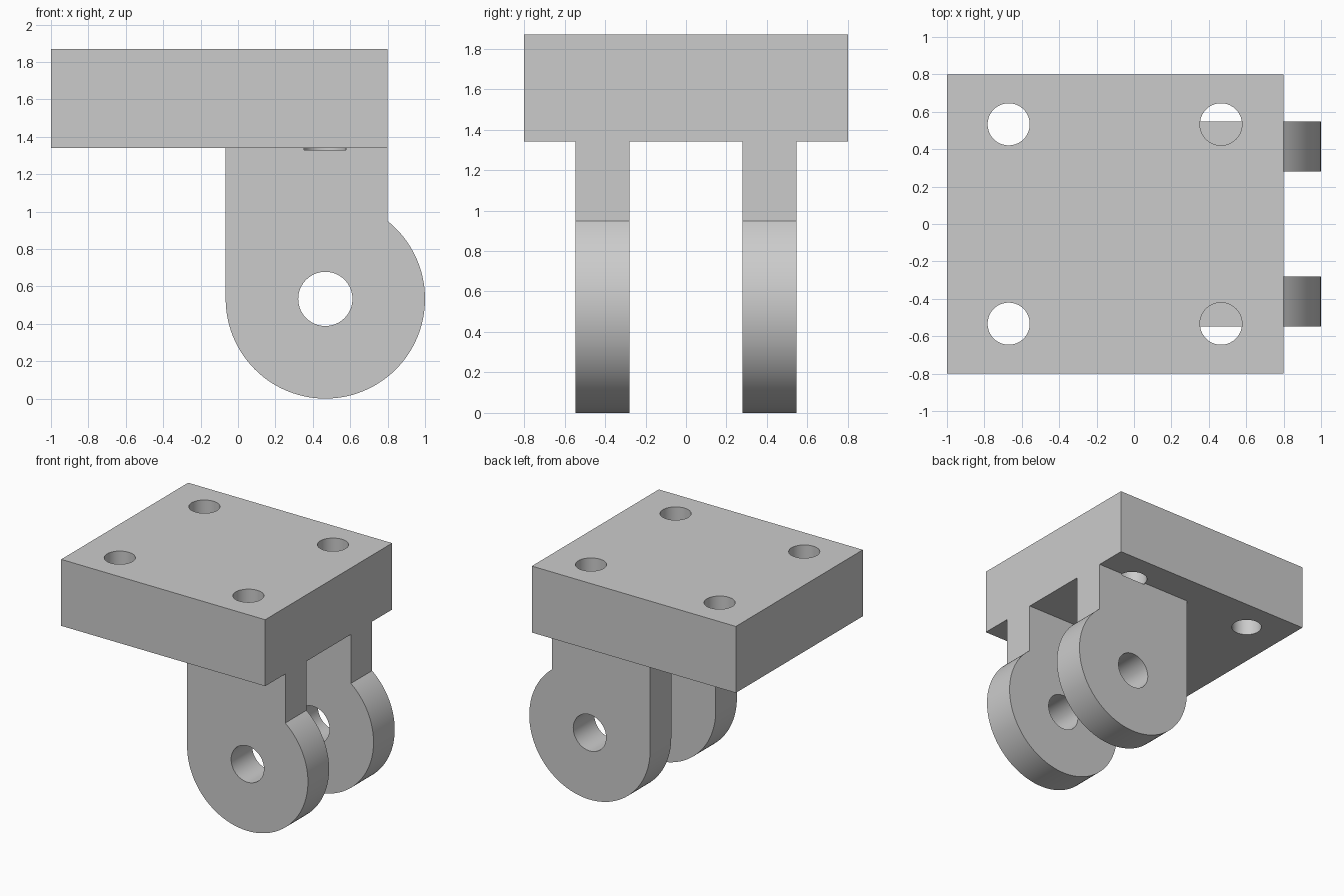
import bpy
import bmesh
from math import cos, sin, asin, pi, radians
from mathutils import Matrix, Vector

cube = bpy.data.objects.get("Cube")
if cube:
    bpy.data.objects.remove(cube, do_unlink=True)

# Main dimensions
PLATE_X, PLATE_Y = (-1.0, 0.8), 0.8
PLATE_Z = (1.34, 1.87)
LUG_Y = (0.28, 0.547)
EYE = Vector((0.467, 0, 0.533))
EYE_R, PIN_R = 0.533, 0.145
BOLT_X, BOLT_Y, BOLT_R = (-0.67, 0.465), 0.533, 0.1125
BOLT_FLOOR = 1.328

steel = bpy.data.materials.new("plain grey")
steel.use_nodes = True
grey = (0.6, 0.6, 0.6, 1)
steel.diffuse_color = grey
steel.node_tree.nodes["Principled BSDF"].inputs["Base Color"].default_value = grey


def finish(name, bm):
    bmesh.ops.recalc_face_normals(bm, faces=bm.faces)
    mesh = bpy.data.meshes.new(name)
    bm.to_mesh(mesh)
    bm.free()
    mesh.materials.append(steel)
    obj = bpy.data.objects.new(name, mesh)
    bpy.context.collection.objects.link(obj)
    return obj


def prism(name, profile, y0, y1):
    """Extrude an (x, z) outline along y."""
    bm = bmesh.new()
    face = bm.faces.new([bm.verts.new((x, y0, z)) for x, z in profile])
    grown = bmesh.ops.extrude_face_region(bm, geom=[face])["geom"]
    verts = [v for v in grown if isinstance(v, bmesh.types.BMVert)]
    bmesh.ops.translate(bm, verts=verts, vec=(0, y1 - y0, 0))
    return finish(name, bm)


def cylinder(name, radius, depth, matrix):
    bm = bmesh.new()
    bmesh.ops.create_cone(bm, cap_ends=True, segments=64, radius1=radius,
                          radius2=radius, depth=depth, matrix=matrix)
    obj = finish(name, bm)
    obj.hide_render = True
    return obj


def drill(obj, cutters):
    for cutter in cutters:
        mod = obj.modifiers.new("hole", "BOOLEAN")
        mod.operation = "DIFFERENCE"
        mod.solver = "EXACT"
        mod.object = cutter
    deps = bpy.context.evaluated_depsgraph_get()
    obj.data = bpy.data.meshes.new_from_object(obj.evaluated_get(deps))
    obj.modifiers.clear()


# Bolt hole cutters, reaching slightly into the lugs
bolts = []
depth = 2.0 - BOLT_FLOOR
for x in BOLT_X:
    for side in (-1, 1):
        spot = Matrix.Translation((x, side * BOLT_Y, BOLT_FLOOR + depth / 2))
        bolts.append(cylinder("bolt_cutter", BOLT_R, depth, spot))
pin = cylinder("pin_cutter", PIN_R, 3,
               Matrix.Translation(EYE) @ Matrix.Rotation(pi / 2, 4, "X"))

# Mounting plate
(x0, x1), (z0, z1) = PLATE_X, PLATE_Z
plate = prism("mounting_plate", [(x0, z0), (x1, z0), (x1, z1), (x0, z1)],
              -PLATE_Y, PLATE_Y)
drill(plate, bolts)

# Lug outline: straight neck running into a round eye
start = pi
end = 2 * pi + pi / 2 - asin((x1 - EYE.x) / EYE_R)
steps = 72
outline = [(EYE.x - EYE_R, z0)]
for i in range(steps + 1):
    a = start + (end - start) * i / steps
    outline.append((EYE.x + EYE_R * cos(a), EYE.z + EYE_R * sin(a)))
outline.append((x1, z0))

parts = [plate]
for name, side in (("front_lug", -1), ("back_lug", 1)):
    lug = prism(name, outline, side * LUG_Y[0], side * LUG_Y[1])
    near = [b for b in bolts[2:] if b.data.vertices[0].co.y * side > 0]
    drill(lug, [pin] + near)
    parts.append(lug)

for cutter in bolts + [pin]:
    bpy.data.objects.remove(cutter, do_unlink=True)

# Smooth the round surfaces, keep edges crisp
bpy.ops.object.select_all(action="DESELECT")
for obj in parts:
    obj.select_set(True)
bpy.context.view_layer.objects.active = plate
bpy.ops.object.shade_smooth_by_angle(angle=radians(30))
